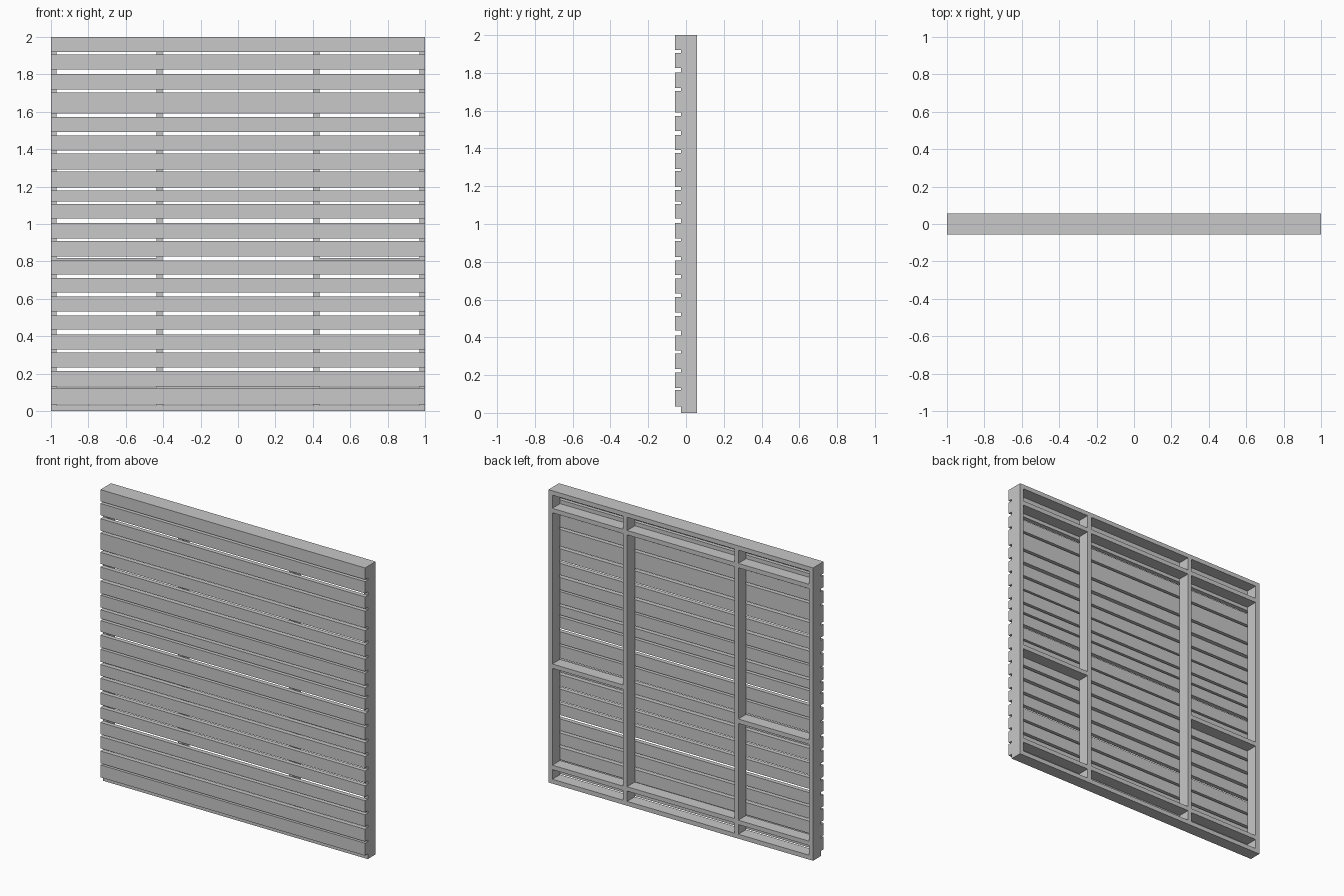
import bpy

cube = bpy.data.objects.get("Cube")
if cube:
    bpy.data.objects.remove(cube, do_unlink=True)

# One plain grey for the whole panel
grey = bpy.data.materials.new("plain grey")
grey.use_nodes = True
colour = (0.58, 0.58, 0.58, 1)
grey.diffuse_color = colour
grey.node_tree.nodes["Principled BSDF"].inputs["Base Color"].default_value = colour

FRONT, JOINT, BACK = -0.057, -0.027, 0.057   # depth of slats and frame
T = 0.03                                     # frame timber thickness


def box(name, x, y, z):
    """Box from (low, high) ranges on each axis."""
    bpy.ops.mesh.primitive_cube_add(size=1, location=[sum(r) / 2 for r in (x, y, z)])
    ob = bpy.context.object
    ob.name = name
    ob.scale = [r[1] - r[0] for r in (x, y, z)]
    bpy.ops.object.transform_apply(location=False, rotation=False, scale=True)
    ob.data.materials.append(grey)


# Horizontal cladding slats: (bottom, top)
slats = [(0.035, 0.12), (0.131, 0.215), (0.233, 0.314), (0.33, 0.41),
         (0.436, 0.512), (0.532, 0.613), (0.633, 0.712), (0.73, 0.806),
         (0.825, 0.91), (0.923, 1.006), (1.03, 1.106), (1.12, 1.18),
         (1.196, 1.28), (1.292, 1.376), (1.393, 1.472), (1.493, 1.572),
         (1.59, 1.704), (1.72, 1.802), (1.826, 1.906), (1.92, 2.0)]
for z in slats:
    box("slat", (-1, 1), (FRONT, JOINT), z)

depth = (JOINT, BACK)

# Top and bottom rails across the full width
for name, z in (("bottom_rail", 0), ("top_rail", 2 - T)):
    box(name, (-1, 1), depth, (z, z + T))

# Uprights, the same on both sides
POST = 0.405
for side, s in (("left", 1), ("right", -1)):
    for name, x in (("outer_post", 1 - T), ("inner_post", POST)):
        box(side + "_" + name, sorted((s * x, s * (x + T))), depth, (T, 2 - T))
    # Short rails between the outer and inner posts
    for name, z in (("lower", 0.096), ("middle", 0.787), ("upper", 1.85)):
        box(side + "_" + name + "_rail", sorted((s * (POST + T), s * (1 - T))),
            depth, (z, z + T))

# Rails of the middle bay
for name, z in (("lower", 0.1), ("upper", 1.85)):
    box("centre_" + name + "_rail", (-POST, POST), depth, (z, z + T))
